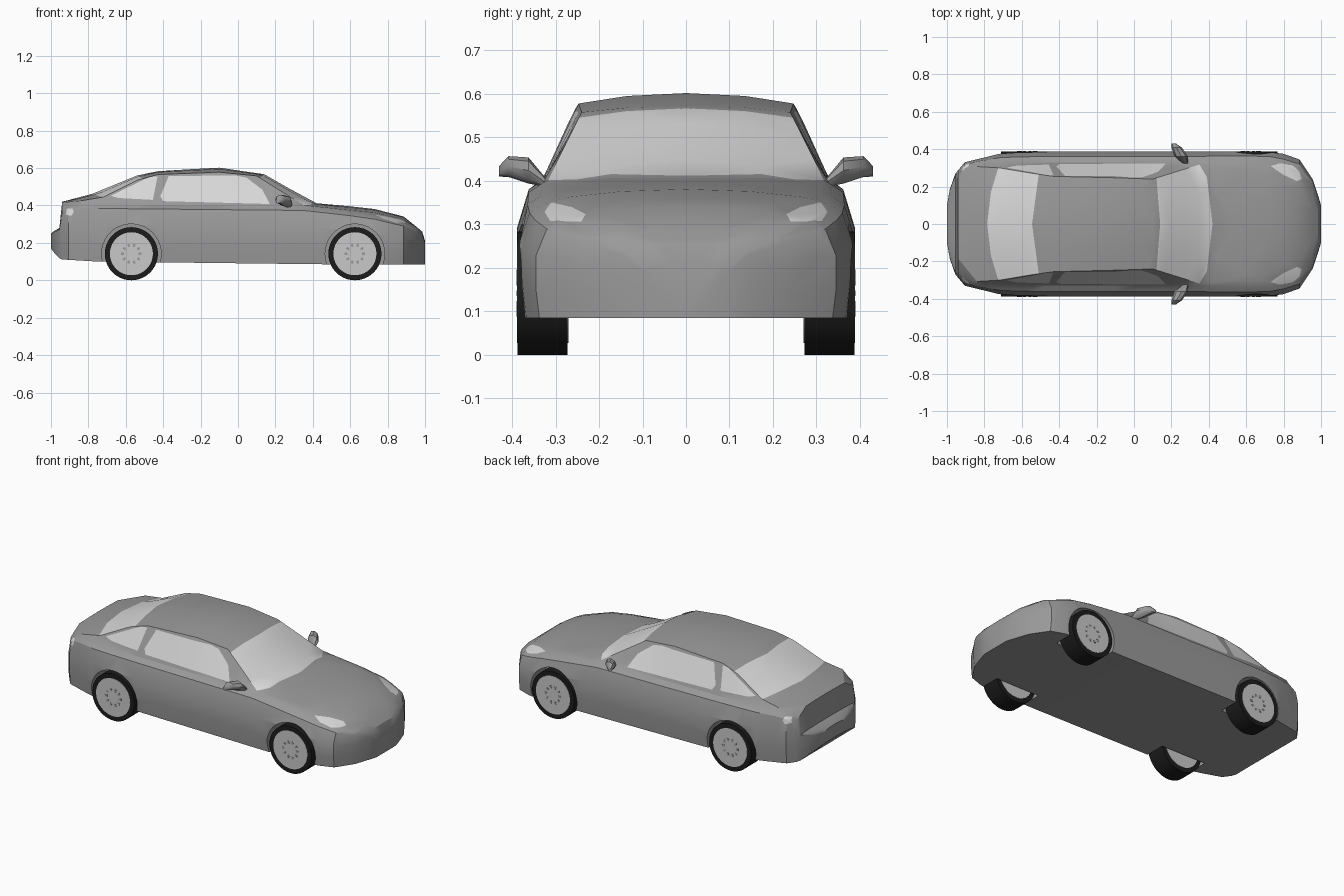
import bpy, bmesh, math
from mathutils import Vector, Matrix

if "Cube" in bpy.data.objects:
    bpy.data.objects.remove(bpy.data.objects["Cube"])


def material(name, rgb):
    m = bpy.data.materials.new(name)
    m.diffuse_color = (*rgb, 1)
    m.use_nodes = True
    m.node_tree.nodes["Principled BSDF"].inputs["Base Color"].default_value = m.diffuse_color
    return m


PAINT = material("grey_paint", (0.32, 0.32, 0.32))
GLASS = material("pale_glass", (0.69, 0.69, 0.69))
RIM = material("light_metal", (0.58, 0.58, 0.58))
RUBBER = material("black_rubber", (0.012, 0.012, 0.012))


def finish(name, bm, mats, angle=30):
    me = bpy.data.meshes.new(name)
    bmesh.ops.recalc_face_normals(bm, faces=bm.faces)
    bm.to_mesh(me)
    bm.free()
    ob = bpy.data.objects.new(name, me)
    bpy.context.collection.objects.link(ob)
    for m in mats:
        me.materials.append(m)
    if angle:
        smooth(ob, angle)
    return ob


def smooth(ob, angle):
    bpy.ops.object.select_all(action='DESELECT')
    ob.select_set(True)
    bpy.context.view_layer.objects.active = ob
    bpy.ops.object.shade_smooth_by_angle(angle=math.radians(angle))


def interp(curve, x):
    for a, b in zip(curve, curve[1:]):
        if x <= b[0]:
            t = (x - a[0]) / (b[0] - a[0])
            return [p + (q - p) * t for p, q in zip(a[1:], b[1:])]
    return list(curve[-1][1:])


# Body guide lines along x
BOTTOM = [(-1, .17), (-.985, .15), (-.95, .112), (-.75, .1), (.5, .085), (1, .085)]
WIDTH = [(-1, .1), (-.985, .185), (-.955, .27), (-.905, .33), (-.7, .38), (-.4, .388),
         (.7, .388), (.8, .375), (.885, .345), (.955, .24), (.985, .15), (1, .1)]
TOP = [(-1, .25), (-.985, .262), (-.955, .28), (-.94, .42), (-.78, .462), (-.54, .56),
       (-.42, .585), (-.1, .602), (.14, .567), (.275, .49), (.42, .412), (.715, .385),
       (.89, .34), (.985, .26), (1, .21)]
BELT = [(-1, .1, .24), (-.985, .18, .255), (-.955, .26, .272), (-.94, .245, .38),
        (-.905, .29, .39), (-.84, .32, .405), (-.7, .33, .405), (.35, .33, .395),
        (.6, .335, .365), (.73, .33, .345), (.885, .29, .305), (.955, .215, .27),
        (.985, .14, .24), (1, .1, .2)]
RAIL = [(-1, .08, .245), (-.985, .14, .26), (-.955, .2, .277), (-.94, .185, .416),
        (-.84, .307, .425), (-.72, .3, .445), (-.54, .27, .535), (-.44, .255, .565),
        (-.1, .247, .578), (.1, .24, .558), (.35, .318, .402), (.6, .3, .375),
        (.73, .27, .363), (.885, .2, .325), (.955, .15, .285), (.985, .1, .255), (1, .07, .207)]
STATIONS = [-1, -.985, -.955, -.94, -.905, -.84, -.78, -.72, -.63, -.54, -.43, -.27, -.1, .02,
            .1, .14, .2, .275, .35, .42, .6, .73, .8, .885, .955, .985, 1]


def section(x):
    zb, w, zt = interp(BOTTOM, x)[0], interp(WIDTH, x)[0], interp(TOP, x)[0]
    (by, bz), (ry, rz) = interp(BELT, x), interp(RAIL, x)
    zm = zb + .65 * (bz - zb)
    return [(x, 0, zb), (x, w - .008, zb), (x, w, zb + .3 * (bz - zb)), (x, w, zm),
            (x, by + .55 * (w - by), bz - .2 * (bz - zm)), (x, by, bz), (x, ry, rz),
            (x, ry * .55, rz + .72 * (zt - rz)), (x, 0, zt)]


# Half body shell, remembering which strip each face belongs to
bm = bmesh.new()
strip = bm.faces.layers.int.new("strip")
rows = [[bm.verts.new(p) for p in section(x)] for x in STATIONS]
for r, s in zip(rows, rows[1:]):
    for k in range(8):
        f = bm.faces.new((r[k], r[k + 1], s[k + 1], s[k]))
        f[strip] = k
for r in (rows[0], rows[-1]):
    bm.faces.new(r)[strip] = -1
bmesh.ops.recalc_face_normals(bm, faces=bm.faces)


def cut_panel(strips, xmin, xmax, outline, axis):
    """Cut a convex outline into the chosen strips and colour it as glass."""
    temp = 7
    for f in bm.faces:
        if f[strip] in strips and xmin < f.calc_center_median().x < xmax:
            if f.material_index == 0:
                f.material_index = temp
    pts = []
    for u, v in outline:
        p = Vector((u, 0, 0))
        p[axis] = v
        pts.append(p)
    mid = sum(pts, Vector()) / len(pts)
    for a, b in zip(pts, pts[1:] + pts[:1]):
        n = Vector((-(b - a)[axis], 0, 0))
        n[axis] = (b - a).x
        if n.dot(mid - a) < 0:
            n = -n
        n.normalize()
        faces = [f for f in bm.faces if f.material_index == temp]
        geom = faces + list({e for f in faces for e in f.edges}) + list({v for f in faces for v in f.verts})
        bmesh.ops.bisect_plane(bm, geom=geom, dist=1e-5, plane_co=a, plane_no=n)
        for f in bm.faces:
            if f.material_index == temp and n.dot(f.calc_center_median() - a) < 0:
                f.material_index = 0
    for f in bm.faces:
        if f.material_index == temp:
            f.material_index = 1


# Windscreen, rear window, side windows, headlights, tail lights
cut_panel((6, 7), 0, .6, [(.14, 0), (.12, .25), (.34, .335), (.39, .25), (.42, 0)], 1)
cut_panel((6, 7), -.9, -.3, [(-.545, 0), (-.505, .3), (-.72, .32), (-.765, .17), (-.785, 0)], 1)
cut_panel((5,), -.5, .4, [(-.37, .558), (-.01, .56), (.045, .549), (.13, .485), (.17, .408),
                          (-.40, .423), (-.415, .45)], 2)
cut_panel((5,), -.8, -.3, [(-.68, .452), (-.5, .54), (-.47, .552), (-.43, .556), (-.455, .43),
                           (-.64, .44)], 2)
cut_panel((3, 4, 5, 6), .6, .96, [(.73, .31), (.78, .325), (.85, .312), (.885, .28), (.898, .24),
                                  (.87, .23), (.80, .262)], 1)
cut_panel((3, 4, 5), -.95, -.8, [(-.922, .35), (-.915, .383), (-.885, .385), (-.878, .365),
                                 (-.89, .345)], 2)
body = finish("car_body", bm, [PAINT, GLASS], 0)
mod = body.modifiers.new("mirror", 'MIRROR')
mod.use_axis = (False, True, False)

# Wheel arches
WHEELS = [(x, s) for x in (-.57, .625) for s in (-1, 1)]


def cylinder(bm, r, x, y0, y1, z=.142, n=40):
    m = Matrix.Translation((x, (y0 + y1) / 2, z)) @ Matrix.Rotation(math.pi / 2, 4, 'X')
    bmesh.ops.create_cone(bm, cap_ends=True, segments=n, radius1=r, radius2=r,
                          depth=abs(y1 - y0), matrix=m)


cb = bmesh.new()
for x, s in WHEELS:
    cylinder(cb, .159, x, s * .255, s * .5)
cutter = finish("arch_cutter", cb, [], 0)
cutter.hide_render = True
mod = body.modifiers.new("arches", 'BOOLEAN')
mod.operation, mod.solver, mod.object = 'DIFFERENCE', 'EXACT', cutter
bpy.ops.object.select_all(action='DESELECT')
body.select_set(True)
bpy.context.view_layer.objects.active = body
for name in ("mirror", "arches"):
    bpy.ops.object.modifier_apply(modifier=name)
bpy.data.objects.remove(cutter)
smooth(body, 28)

# Wheels: tyre, rim and a ring of hub marks
for x, s in WHEELS:
    tag = ("front" if x > 0 else "rear") + ("_left" if s > 0 else "_right")
    b = bmesh.new()
    cylinder(b, .142, x, s * .272, s * .387)
    finish(tag + "_tyre", b, [RUBBER])
    b = bmesh.new()
    cylinder(b, .115, x, s * .27, s * .3885)
    finish(tag + "_rim", b, [RIM])
    b = bmesh.new()
    for i in range(10):
        a = i * math.tau / 10
        m = (Matrix.Translation((x + .047 * math.cos(a), s * .388, .142 + .047 * math.sin(a)))
             @ Matrix.Rotation(-a, 4, 'Y') @ Matrix.Diagonal((.016, .004, .012, 1)))
        bmesh.ops.create_cube(b, size=1, matrix=m)
    finish(tag + "_hub_marks", b, [PAINT], 0)

# Door mirrors: tapered pods (x, y, z, half length, half height)
POD = [(.277, .322, .396, .013, .01), (.252, .362, .424, .036, .03),
       (.228, .408, .433, .028, .024), (.213, .43, .422, .012, .012)]
for s in (-1, 1):
    b = bmesh.new()
    rings = [[b.verts.new((x + rx * math.cos(i * math.pi / 4), s * y, z + rz * math.sin(i * math.pi / 4)))
              for i in range(8)] for x, y, z, rx, rz in POD]
    for p, q in zip(rings, rings[1:]):
        for i in range(8):
            j = (i + 1) % 8
            b.faces.new((p[i], p[j], q[j], q[i]))
    b.faces.new(rings[0])
    b.faces.new(rings[-1])
    finish("door_mirror_" + ("left" if s > 0 else "right"), b, [PAINT], 40)
